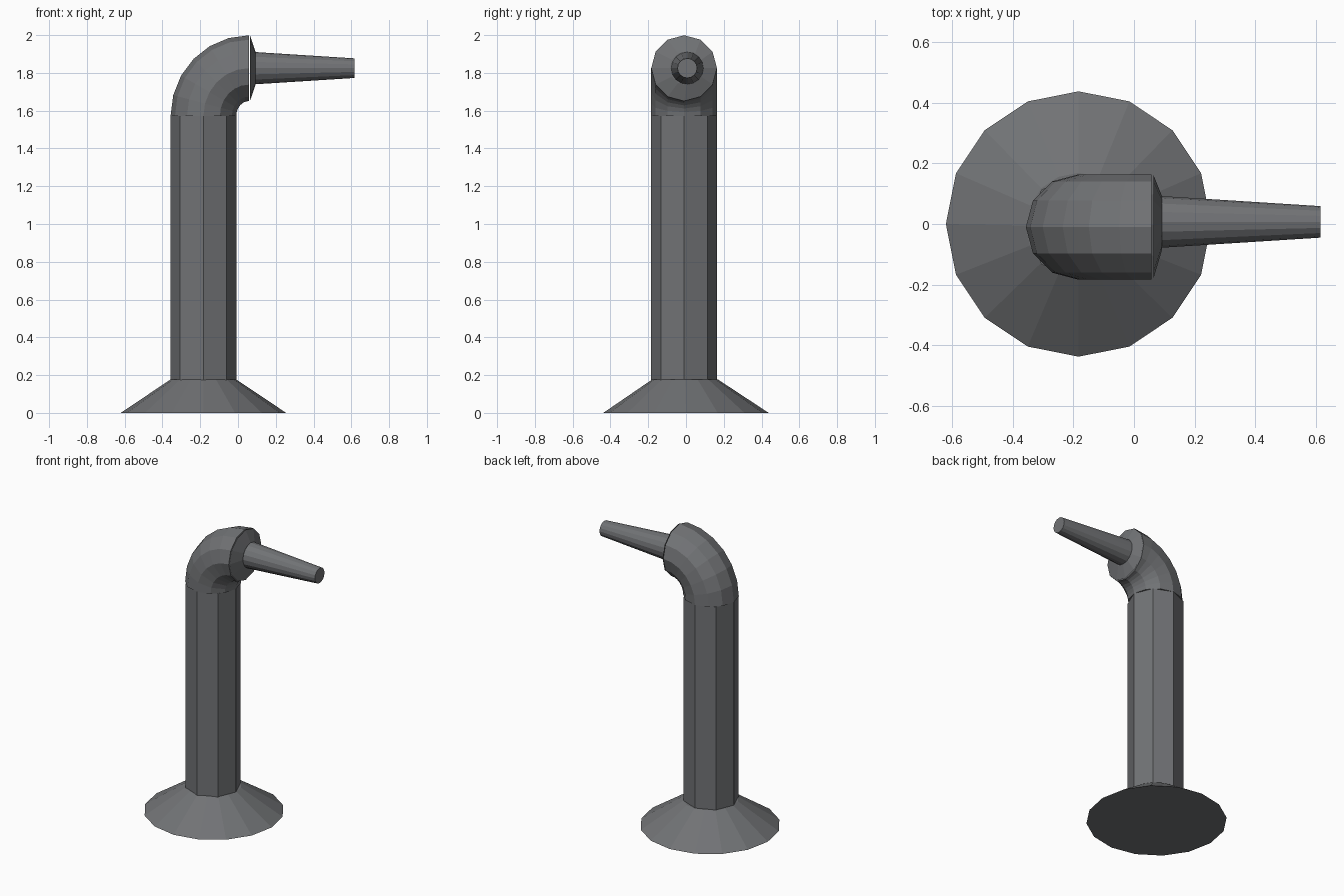
import bpy, bmesh, math
from mathutils import Vector

if "Cube" in bpy.data.objects:
    bpy.data.objects.remove(bpy.data.objects["Cube"])

# Dark grey finish shared by every part
dark = bpy.data.materials.new("dark_grey")
dark.diffuse_color = (0.165, 0.17, 0.178, 1)
dark.use_nodes = True
dark.node_tree.nodes["Principled BSDF"].inputs["Base Color"].default_value = dark.diffuse_color


def make_object(name, bm):
    bmesh.ops.recalc_face_normals(bm, faces=bm.faces)
    mesh = bpy.data.meshes.new(name)
    bm.to_mesh(mesh)
    bm.free()
    mesh.materials.append(dark)
    obj = bpy.data.objects.new(name, mesh)
    bpy.context.collection.objects.link(obj)
    return obj


def tube(name, sides, rings):
    """Loft rings of (centre, in-plane axis, radius); the other axis is y."""
    bm = bmesh.new()
    loops = []
    for centre, axis, radius in rings:
        loop = []
        for i in range(sides):
            a = math.tau * i / sides
            offset = Vector(axis) * math.cos(a) + Vector((0, 1, 0)) * math.sin(a)
            loop.append(bm.verts.new(Vector(centre) + offset * radius))
        loops.append(loop)
    for lower, upper in zip(loops, loops[1:]):
        for i in range(sides):
            j = (i + 1) % sides
            bm.faces.new((lower[i], lower[j], upper[j], upper[i]))
    bm.faces.new(loops[0])
    bm.faces.new(loops[-1])
    return make_object(name, bm)


X, Z = (1, 0, 0), (0, 0, 1)
PX, PY = -0.183, -0.01      # post centre
R = 0.174                   # post radius
BX, BZ = 0.058, 1.572       # centre of the elbow bend

# Flared foot
tube("base", 16, [((PX, 0, 0), X, 0.438), ((PX, -0.005, 0.177), X, 0.174)])

# Octagonal post
tube("post", 8, [((PX, PY, 0.17), X, R), ((PX, PY, BZ), X, R)])

# Quarter-turn elbow
bend = []
for k in range(7):
    a = math.radians(15 * k)
    out = Vector((-math.cos(a), 0, math.sin(a)))
    centre = Vector((BX - 0.241 * math.cos(a), PY, BZ + 0.253 * math.sin(a)))
    bend.append((centre, out, R))
tube("elbow", 12, bend)

# Tapered collar, set just off the elbow's end
tube("collar", 12, [((0.064, -0.009, 1.825), Z, 0.172),
                    ((0.092, 0.003, 1.825), Z, 0.09)])

# Tapered nozzle
tube("nozzle", 16, [((0.08, 0.007, 1.825), Z, 0.086),
                    ((0.616, 0.007, 1.825), Z, 0.052)])
